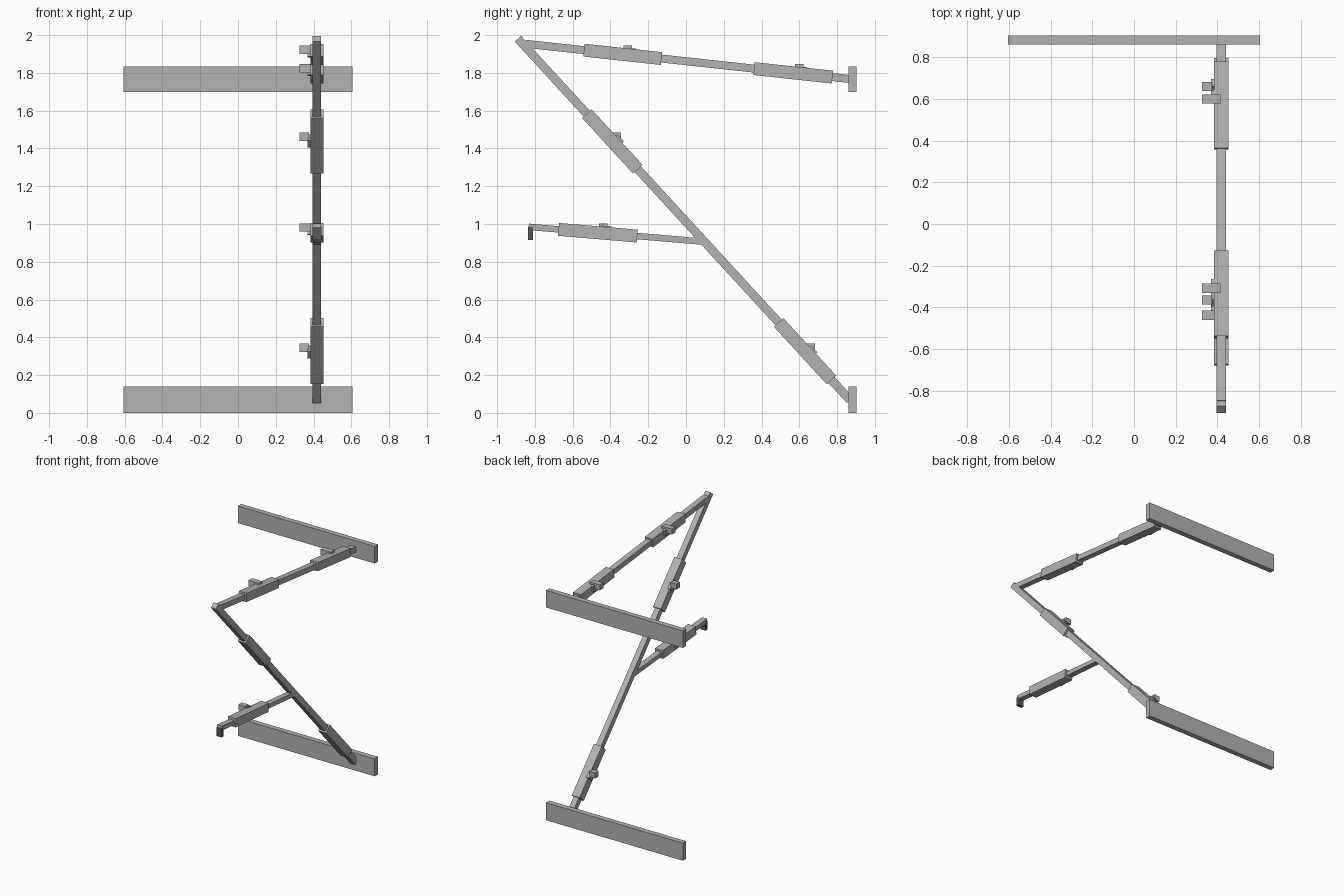
import bpy, math
from mathutils import Vector

cube = bpy.data.objects.get("Cube")
if cube:
    bpy.data.objects.remove(cube, do_unlink=True)


def material(name, v):
    m = bpy.data.materials.new(name)
    m.use_nodes = True
    m.diffuse_color = (v, v, v, 1)
    m.node_tree.nodes["Principled BSDF"].inputs["Base Color"].default_value = (v, v, v, 1)
    return m


grey = material("grey metal", 0.45)
dark = material("dark rubber", 0.1)
ARM_X = 0.418


def box(name, centre, size, tilt=0, mat=grey):
    """Box turned by tilt about the x axis."""
    bpy.ops.mesh.primitive_cube_add(size=1, location=centre, rotation=(tilt, 0, 0))
    ob = bpy.context.object
    ob.name = name
    ob.scale = size
    ob.data.materials.append(mat)
    return ob


class Arm:
    """Square bar between two (y, z) points, carrying sleeves and knobs."""

    def __init__(self, name, a, b, thick):
        self.name = name
        self.a, self.b = Vector(a), Vector(b)
        d = self.b - self.a
        self.dir = d.normalized()
        self.up = Vector((-self.dir.y, self.dir.x))
        self.tilt = math.atan2(d.y, d.x)
        mid = (self.a + self.b) / 2
        box(name + "_bar", (ARM_X, *mid), (0.045, d.length, thick), self.tilt)

    def at(self, y):
        return self.a + self.dir * ((y - self.a.x) / self.dir.x)

    def sleeve(self, label, y0, y1):
        p, q = self.at(y0), self.at(y1)
        box(f"{self.name}_{label}_sleeve", (ARM_X, *((p + q) / 2)),
            (0.07, (q - p).length, 0.068), self.tilt)

    def knob(self, label, y, z, x1):
        box(f"{self.name}_{label}_knob", ((0.325 + x1) / 2, y, z),
            (x1 - 0.325, 0.044, 0.044))
        # short clamp block beside the sleeve
        s = Vector((y, z)) + self.dir * 0.018 - self.up * 0.013
        box(f"{self.name}_{label}_clamp", (0.382, *s), (0.026, 0.05, 0.046), self.tilt)


# Wall rails
box("lower_rail", (0, 0.882, 0.07), (1.21, 0.042, 0.14))
box("upper_rail", (0, 0.882, 1.767), (1.21, 0.042, 0.136))

# Long diagonal strut
strut = Arm("diagonal", (-0.89, 1.981), (0.868, 0.068), 0.045)
strut.sleeve("upper", -0.525, -0.255)
strut.sleeve("lower", 0.49, 0.77)
strut.knob("upper", -0.365, 1.462, 0.375)
strut.knob("lower", 0.66, 0.345, 0.375)

# Top beam
beam = Arm("top_beam", (-0.85, 1.954), (0.865, 1.768), 0.042)
beam.sleeve("front", -0.54, -0.13)
beam.sleeve("rear", 0.36, 0.775)
beam.knob("front", -0.308, 1.923, 0.415)
beam.knob("rear", 0.6, 1.824, 0.415)

# Middle arm with a dark hook at its tip
arm = Arm("middle_arm", (-0.833, 0.985), (0.085, 0.907), 0.034)
arm.sleeve("front", -0.675, -0.258)
arm.knob("front", -0.438, 0.981, 0.385)
box("hook", (ARM_X, -0.823, 0.949), (0.046, 0.025, 0.07), 0, dark)
